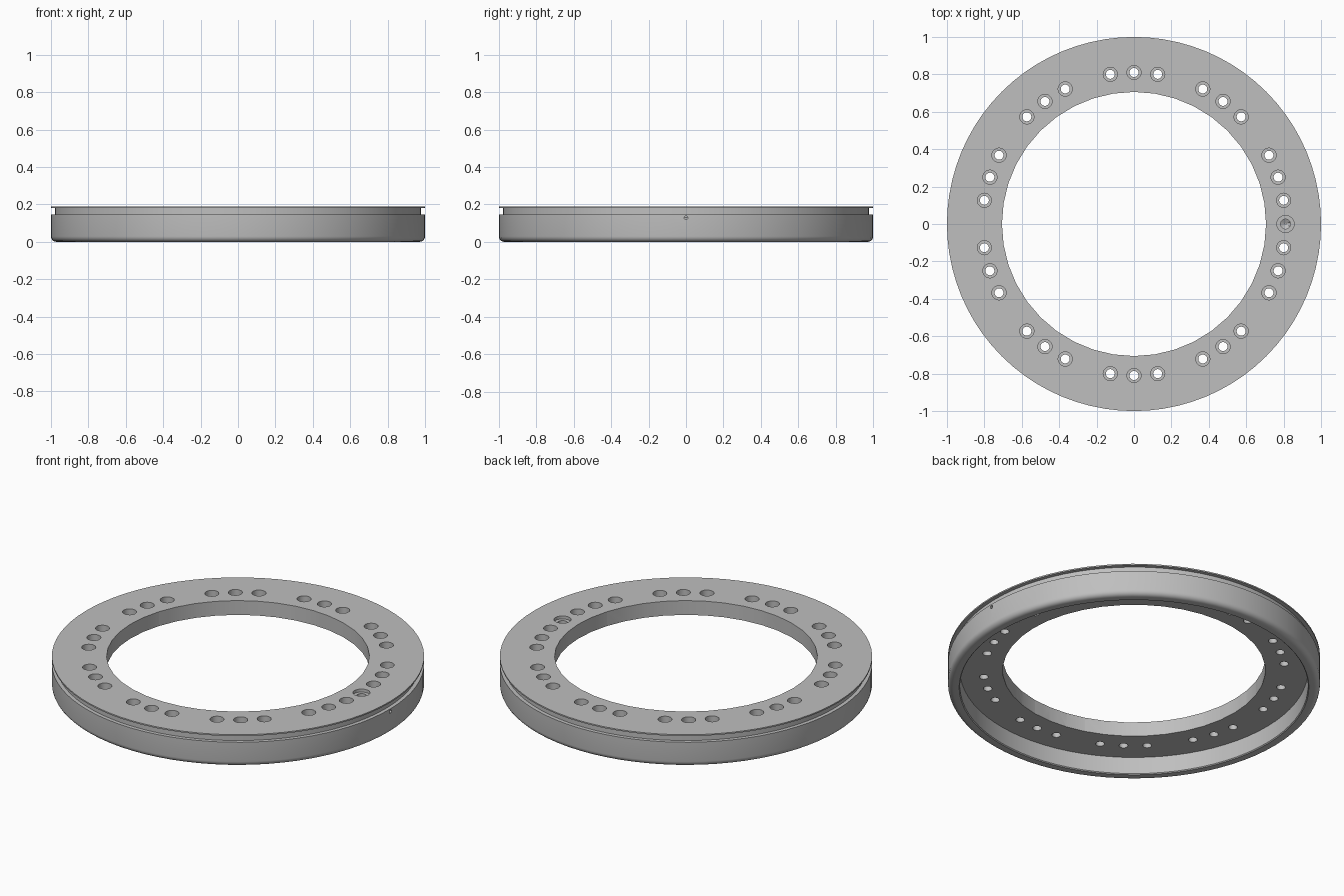
import bpy, bmesh, math
from mathutils import Matrix, Vector

if "Cube" in bpy.data.objects:
    bpy.data.objects.remove(bpy.data.objects["Cube"])

grey = bpy.data.materials.new("mid_grey")
grey.diffuse_color = (0.52, 0.52, 0.52, 1)
grey.use_nodes = True
grey.node_tree.nodes["Principled BSDF"].inputs["Base Color"].default_value = grey.diffuse_color


def lathe(bm, profile, segs, matrix=Matrix()):
    """Revolve a closed (radius, height) profile about local z."""
    part = bmesh.new()
    rings = []
    for i in range(segs):
        a = math.tau * i / segs
        rings.append([part.verts.new((r * math.cos(a), r * math.sin(a), z)) for r, z in profile])
    n = len(profile)
    for i in range(segs):
        p, q = rings[i], rings[(i + 1) % segs]
        for j in range(n):
            k = (j + 1) % n
            if profile[j][0] == 0 and profile[k][0] == 0:
                continue
            part.faces.new((p[j], q[j], q[k], p[k]))
    bmesh.ops.remove_doubles(part, verts=part.verts, dist=1e-6)
    bmesh.ops.dissolve_degenerate(part, edges=part.edges, dist=1e-6)
    bmesh.ops.recalc_face_normals(part, faces=part.faces)
    part.transform(matrix)
    tmp = bpy.data.meshes.new("tmp")
    part.to_mesh(tmp)
    part.free()
    bm.from_mesh(tmp)
    bpy.data.meshes.remove(tmp)


def make(name, bm):
    me = bpy.data.meshes.new(name)
    bm.to_mesh(me)
    bm.free()
    ob = bpy.data.objects.new(name, me)
    bpy.context.collection.objects.link(ob)
    me.materials.append(grey)
    return ob


def cut(target, cutter):
    bpy.context.view_layer.objects.active = target
    mod = target.modifiers.new("cut", 'BOOLEAN')
    mod.operation, mod.solver, mod.object = 'DIFFERENCE', 'EXACT', cutter
    bpy.ops.object.modifier_apply(modifier=mod.name)
    bpy.data.objects.remove(cutter)


TOP, UNDER, R_HOLE = 0.19, 0.105, 0.81

# Ring body: flat plate, thin lip, side groove, rounded skirt hollow underneath
profile = [(0.6, TOP), (1.0, TOP), (1.0, 0.182), (0.978, 0.182), (0.978, 0.145), (1.0, 0.145)]
for i in range(6):
    a = math.radians(90 * i / 5)
    profile.append((0.97 + 0.03 * math.cos(a), 0.03 - 0.03 * math.sin(a)))
profile += [(0.94, 0.0), (0.935, 0.005), (0.935, UNDER), (0.6, UNDER)]
bm = bmesh.new()
lathe(bm, profile, 80)
ring = make("flange_ring", bm)

# Central opening
bm = bmesh.new()
lathe(bm, [(0, -0.1), (0.706, -0.1), (0.706, 0.3), (0, 0.3)], 40)
cut(ring, make("opening_cutter", bm))

# Counterbored bolt holes in groups of three, and one stepped port
bolt = [(0, 0.05), (0.024, 0.05), (0.024, 0.145), (0.038, 0.145), (0.038, 0.25), (0, 0.25)]
port = [(0, 0.05), (0.004, 0.05), (0.004, 0.118), (0.026, 0.13), (0.026, 0.172),
        (0.046, 0.172), (0.046, 0.25), (0, 0.25)]
bm = bmesh.new()
for i in range(40):
    a = math.radians(9 * i)
    place = Matrix.Translation((R_HOLE * math.cos(a), R_HOLE * math.sin(a), 0))
    if i == 0:
        lathe(bm, port, 24, place)
    elif i % 4:
        lathe(bm, bolt, 20, place)
cut(ring, make("hole_cutter", bm))

# Small radial passage from the skirt to the port
bm = bmesh.new()
lathe(bm, [(0, 0), (0.01, 0), (0.01, 0.3), (0, 0.3)], 12,
      Matrix.Translation((R_HOLE, 0, 0.128)) @ Matrix.Rotation(math.pi / 2, 4, 'Y'))
cut(ring, make("passage_cutter", bm))

ring.select_set(True)
bpy.context.view_layer.objects.active = ring
bpy.ops.object.shade_smooth_by_angle(angle=math.radians(30))
